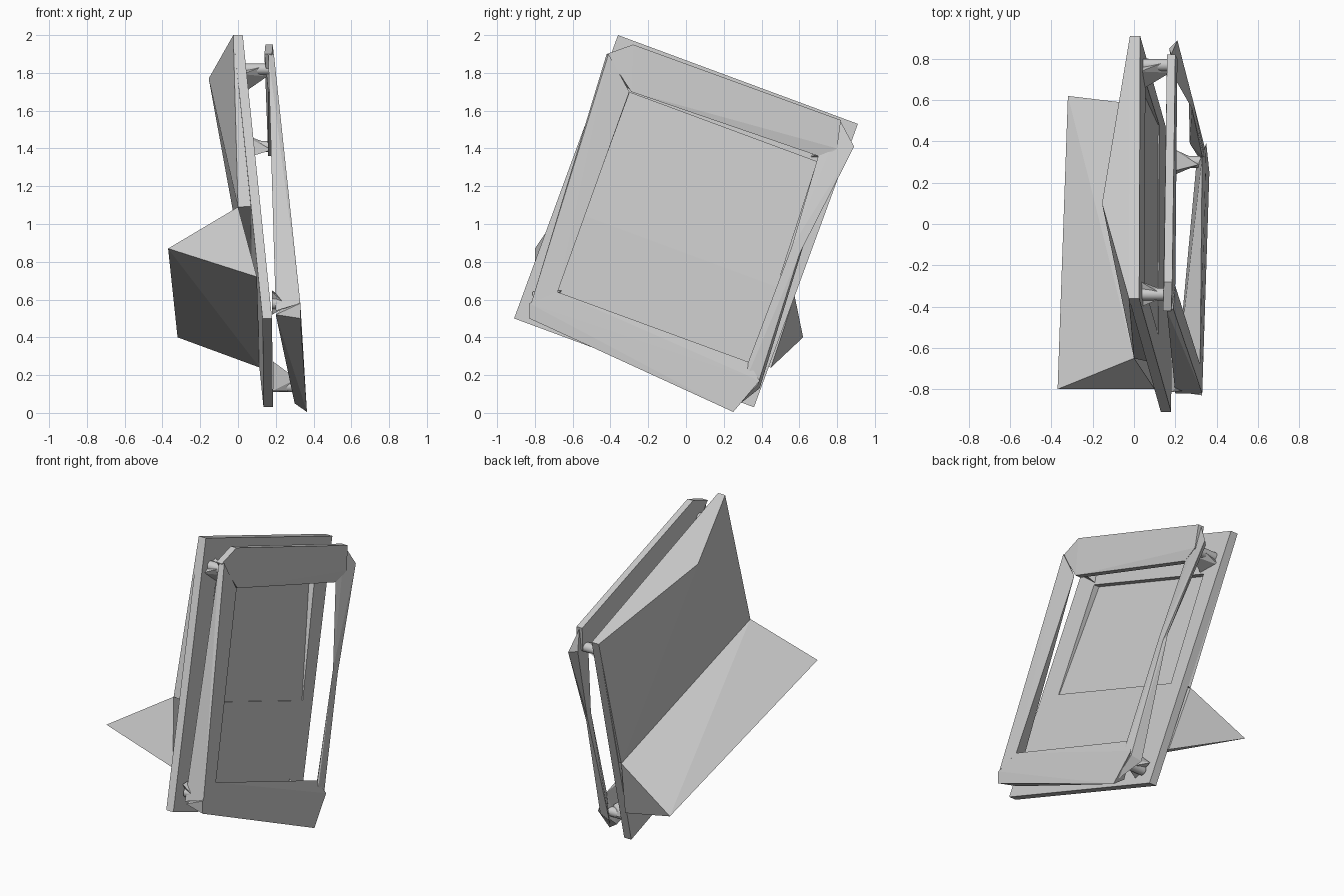
import bpy
import bmesh
from mathutils import Vector

cube = bpy.data.objects.get("Cube")
if cube:
    bpy.data.objects.remove(cube, do_unlink=True)

grey = bpy.data.materials.new("plain_grey")
grey.use_nodes = True
grey.diffuse_color = (0.6, 0.6, 0.6, 1)
grey.node_tree.nodes["Principled BSDF"].inputs["Base Color"].default_value = grey.diffuse_color


def finish(name, bm):
    bmesh.ops.recalc_face_normals(bm, faces=bm.faces)
    mesh = bpy.data.meshes.new(name)
    bm.to_mesh(mesh)
    bm.free()
    mesh.materials.append(grey)
    obj = bpy.data.objects.new(name, mesh)
    bpy.context.collection.objects.link(obj)
    return obj


def solid(name, points):
    """Flat-faced convex part spanning the given points."""
    bm = bmesh.new()
    for p in points:
        bm.verts.new(p)
    result = bmesh.ops.convex_hull(bm, input=bm.verts)
    loose = [g for g in result["geom_interior"] if isinstance(g, bmesh.types.BMVert)]
    bmesh.ops.delete(bm, geom=loose, context="VERTS")
    return finish(name, bm)


def plate(name, points, depth):
    """Slab with the given front corners, thickened towards -x."""
    back = Vector((-depth, 0, 0))
    points = [Vector(p) for p in points]
    return solid(name, points + [p + back for p in points])


def peg(name, start, end, radius):
    start, end = Vector(start), Vector(end)
    axis = end - start
    bm = bmesh.new()
    bmesh.ops.create_cone(bm, cap_ends=True, segments=16, radius1=radius,
                          radius2=radius, depth=axis.length)
    obj = finish(name, bm)
    obj.location = (start + end) / 2
    obj.rotation_euler = axis.to_track_quat("Z", "Y").to_euler()
    for face in obj.data.polygons:
        face.use_smooth = len(face.vertices) == 4
    return obj


# Leaning back panel, with a recess above the hinge line
top_a, top_b = Vector((0.025, -0.36, 2)), Vector((0.03, 0.91, 1.53))
low_a, low_b = Vector((0.18, -0.91, 0.5)), Vector((0.185, 0.36, 0.03))


def on_panel(u, v):
    """Point on the panel front: u runs front to rear, v top to bottom."""
    return top_a.lerp(top_b, u).lerp(low_a.lerp(low_b, u), v)


rim, hinge = 0.165, 0.6
sections = {
    "panel_top_rim": [(0, 0), (1, 0), (1, rim), (0, rim)],
    "panel_front_rim": [(0, rim), (0.12, rim), (0.12, hinge), (0, hinge)],
    "panel_rear_rim": [(0.9, rim), (1, rim), (1, hinge), (0.92, hinge)],
    "panel_lower": [(0, hinge), (1, hinge), (1, 1), (0, 1)],
}
for name, outline in sections.items():
    plate(name, [on_panel(u, v) for u, v in outline], 0.05)

# Faceted bulge behind the panel; its front face is the floor of the recess
hinge_a, hinge_b = (0, -0.65, 1.09), (0.055, 0.575, 0.62)
inset = Vector((-0.05, 0, 0))
solid("back_bulge", [top_a + inset, top_b + inset, (-0.155, 0.1, 1.77),
                     hinge_a, hinge_b, on_panel(0.01, hinge) + inset * 0.1,
                     on_panel(0.99, hinge) + inset * 0.1])

# Wedge stand
solid("stand", [hinge_a, hinge_b, (-0.37, -0.8, 0.87), (-0.32, 0.62, 0.4),
                (0.1, -0.8, 0.72), (0.115, 0.45, 0.24)])

# Twisted front frame
plate("frame_top", [(0.18, -0.42, 1.9), (0.185, -0.28, 1.95), (0.2, 0.82, 1.55),
                    (0.21, 0.8, 1.4), (0.2, 0.7, 1.36), (0.2, -0.29, 1.7)], 0.04)
solid("frame_left", [(0.16, -0.42, 1.9), (0.19, -0.41, 1.9), (0.2, -0.3, 1.7),
                     (0.2, -0.82, 0.54), (0.33, -0.82, 0.58), (0.32, -0.68, 0.64)])
solid("frame_bottom", [(0.2, -0.81, 0.52), (0.33, -0.83, 0.5), (0.33, -0.83, 0.58),
                       (0.32, -0.68, 0.64), (0.33, 0.33, 0.27), (0.35, 0.39, 0.17),
                       (0.365, 0.25, 0.005), (0.3, 0.27, 0.05)])

# The right bar is two tapered lengths pinched together in the middle
pinch = [(0.265, 0.62, 0.88), (0.285, 0.6, 0.84), (0.28, 0.56, 0.88)]
solid("frame_right_upper", [(0.17, 0.85, 1.41), (0.21, 0.89, 1.41), (0.18, 0.82, 1.54),
                            (0.2, 0.7, 1.36)] + pinch)
solid("frame_right_lower", [(0.27, 0.39, 0.13), (0.36, 0.25, 0.02), (0.34, 0.38, 0.15),
                            (0.33, 0.33, 0.27)] + pinch)

# Corner posts and fanned brackets joining frame and panel
posts = {
    "top_front": (top_a, -0.34, 1.82, 0.185),
    "top_rear": (top_b, 0.77, 1.41, 0.205),
    "low_front": (low_a, -0.78, 0.58, 0.29),
    "low_rear": (low_b, 0.3, 0.14, 0.34),
}
centre = (top_a + low_b) / 2
for name, (corner, y, z, front) in posts.items():
    hole = Vector((corner.x, y, z))
    peg(name + "_post", hole, (front, y, z), 0.03)
    inward = centre - hole
    inward.x = 0
    inward = inward.normalized() * 0.14
    side = Vector((0, -inward.z, inward.y)) * 0.5
    tip = Vector((front - 0.03, y, z))
    solid(name + "_bracket", [hole + side, hole - side, hole + inward,
                              tip - inward * 0.2, tip + inward * 0.3])
